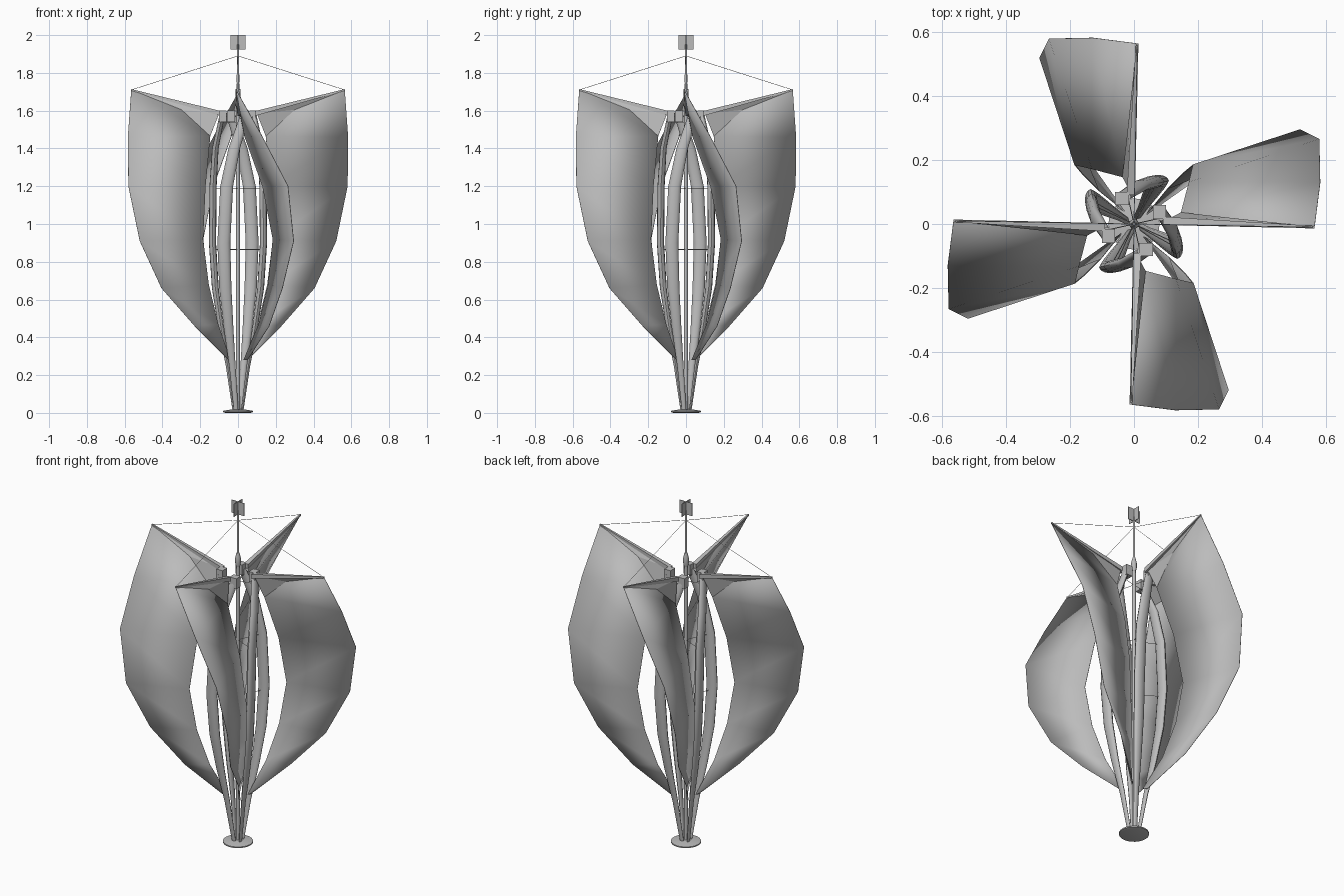
import bpy, bmesh, math
from mathutils import Vector, Matrix

if "Cube" in bpy.data.objects:
    bpy.data.objects.remove(bpy.data.objects["Cube"], do_unlink=True)

grey = bpy.data.materials.new("plain_grey")
grey.use_nodes = True
colour = (0.5, 0.5, 0.5, 1)
grey.diffuse_color = colour
grey.node_tree.nodes["Principled BSDF"].inputs["Base Color"].default_value = colour


def finish(name, bm, smooth=None, thick=0):
    bmesh.ops.recalc_face_normals(bm, faces=bm.faces)
    mesh = bpy.data.meshes.new(name)
    bm.to_mesh(mesh)
    bm.free()
    mesh.materials.append(grey)
    ob = bpy.data.objects.new(name, mesh)
    bpy.context.collection.objects.link(ob)
    if thick:
        mod = ob.modifiers.new("thickness", "SOLIDIFY")
        mod.thickness, mod.offset = thick, 0
    if smooth:
        bpy.ops.object.select_all(action="DESELECT")
        ob.select_set(True)
        bpy.context.view_layer.objects.active = ob
        bpy.ops.object.shade_smooth_by_angle(angle=math.radians(smooth))
    return ob


def loft(name, rings, closed=True, **kw):
    """Skin a list of point rings (or open rows)."""
    bm = bmesh.new()
    rows = [[bm.verts.new(p) for p in ring] for ring in rings]
    n = len(rows[0])
    for a, b in zip(rows, rows[1:]):
        for i in range(n if closed else n - 1):
            j = (i + 1) % n
            bm.faces.new((a[i], a[j], b[j], b[i]))
    if closed:
        bm.faces.new(rows[0])
        bm.faces.new(rows[-1])
    return finish(name, bm, **kw)


def ellipse(c, rx, ry, n=12):
    return [(c[0] + rx * math.cos(t), c[1] + ry * math.sin(t), c[2])
            for t in (2 * math.pi * i / n for i in range(n))]


def rod(name, a, b, r, n=4):
    a, b = Vector(a), Vector(b)
    turn = (b - a).to_track_quat("Z", "Y")
    ring = [turn @ Vector(p) for p in ellipse((0, 0, 0), r, r, n)]
    return loft(name, [[a + p for p in ring], [b + p for p in ring]])


def box(name, c, size):
    bm = bmesh.new()
    bmesh.ops.create_cube(bm, size=1)
    bmesh.ops.scale(bm, vec=size, verts=bm.verts)
    bmesh.ops.translate(bm, vec=c, verts=bm.verts)
    return finish(name, bm)


# Base disc, mast and crossed vane
loft("base", [ellipse((0, 0, z), r, r, 24) for r, z in
              ((0.065, 0), (0.08, 0.004), (0.08, 0.011), (0.03, 0.019))], smooth=40)
loft("mast", [ellipse((0, 0, z), r, r) for r, z in
              ((0.011, 0), (0.01, 1.6), (0.006, 1.72), (0.006, 1.95))], smooth=40)
loft("mast_collar", [ellipse((0, 0, z), r, r) for r, z in
                     ((0.011, 1.62), (0.015, 1.64), (0.015, 1.67), (0.008, 1.7))], smooth=40)
box("vane_x", (0, 0, 1.9625), (0.08, 0.003, 0.075))
box("vane_y", (0, 0, 1.9625), (0.003, 0.08, 0.075))

# Sail edges from top to bottom, for the front wing
tip = (-0.01, -0.565, 1.71)
kink = (0.018, -0.30, 1.605)
inner_top = (0.035, -0.147, 1.465)
outer = [tip, (0.13, -0.583, 1.46), (0.265, -0.58, 1.2), (0.295, -0.52, 0.91),
         (0.235, -0.405, 0.66), (0.165, -0.23, 0.46), (0.05, -0.05, 0.28)]
inner = [kink, inner_top, (0.13, -0.172, 1.2), (0.185, -0.185, 0.92),
         (0.16, -0.155, 0.68), (0.11, -0.105, 0.47), (0.03, -0.04, 0.28)]

# Strut centre line with its width factor
strut = [(-0.01, -0.022, 0.01, 0.35), (-0.03, -0.055, 0.25, 0.5), (-0.05, -0.09, 0.45, 0.75),
         (-0.067, -0.12, 0.66, 0.95), (-0.075, -0.135, 0.9, 1), (-0.06, -0.132, 1.2, 1),
         (-0.02, -0.12, 1.4, 0.9), (0.035, -0.085, 1.57, 0.75)]


def front_wing():
    parts = [loft("sail", list(zip(outer, inner)), closed=False, smooth=40, thick=0.003)]
    # Flat gusset under the boom
    bm = bmesh.new()
    t, k, i, r = [bm.verts.new(p) for p in (tip, kink, inner_top, (0.01, -0.1, 1.585))]
    bm.faces.new((t, k, r))
    bm.faces.new((k, i, r))
    parts.append(finish("gusset", bm, thick=0.003))
    # Tapered boom
    parts.append(loft("boom", [[(c[0] + sx * h, c[1], c[2] + sz * h)
                                for sx, sz in ((-1, -1), (1, -1), (1, 1), (-1, 1))]
                               for c, h in (((0.01, -0.09, 1.585), 0.013), (tip, 0.004))]))
    parts.append(box("boom_root", (0.037, -0.08, 1.57), (0.044, 0.04, 0.06)))
    # Bulging oval strut
    parts.append(loft("strut", [ellipse(p, 0.034 * p[3], 0.019 * p[3]) for p in strut],
                      smooth=50))
    # Wires
    parts.append(rod("guy_wire", (0, 0, 1.89), tip, 0.0012))
    for z, x, y in ((0.865, -0.075, -0.135), (1.19, -0.06, -0.132), (1.535, 0.02, -0.09)):
        parts.append(rod("spoke_wire", (0, 0, z), (x, y, z), 0.0015))
    return parts


# Four wings around the mast
for side, quarter in (("front", 0), ("left", 1), ("back", 2), ("right", 3)):
    for part in front_wing():
        part.name = side + "_" + part.name.split(".")[0]
        part.matrix_world = Matrix.Rotation(quarter * math.pi / 2, 4, "Z")
